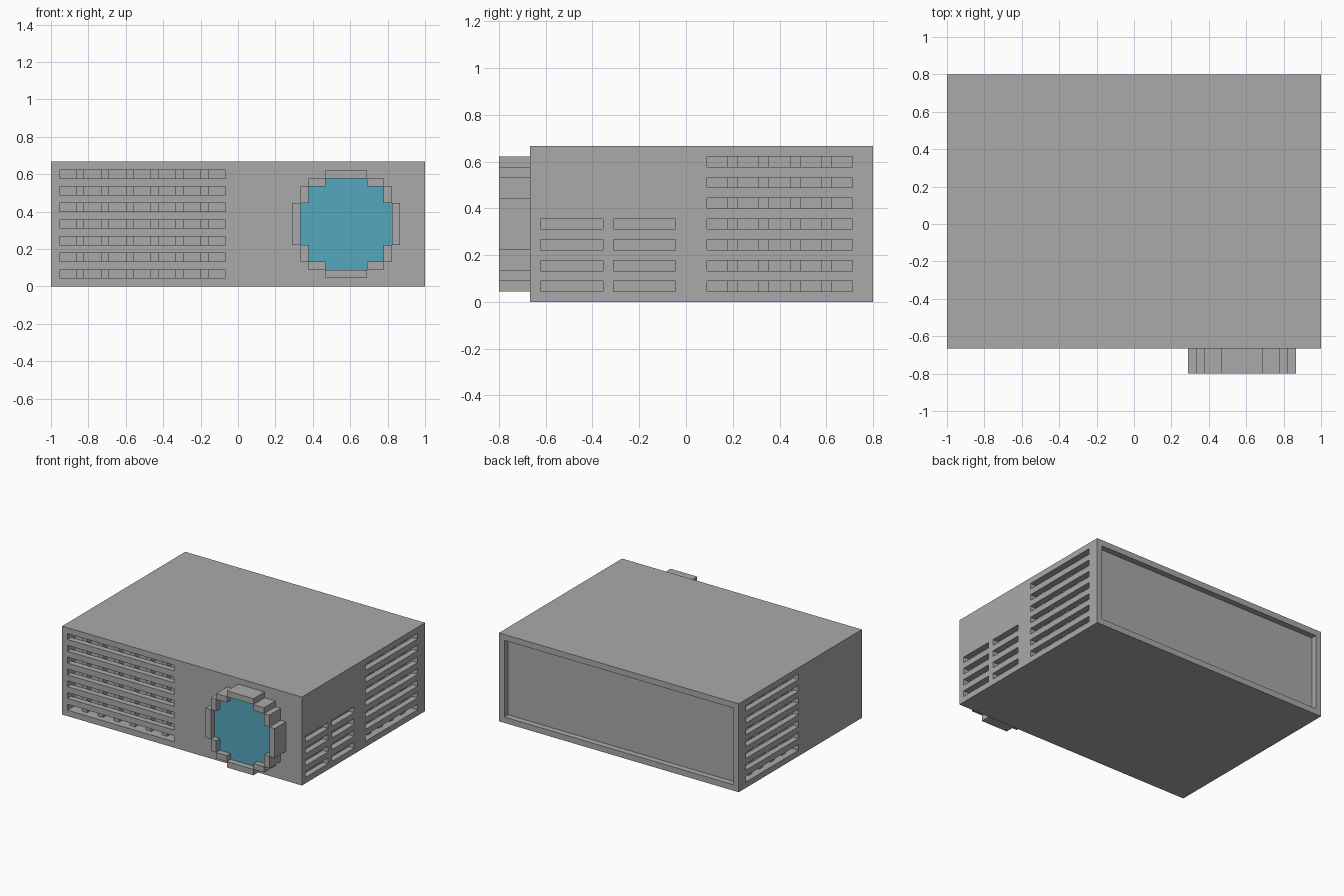
import bpy, bmesh

if "Cube" in bpy.data.objects:
    bpy.data.objects.remove(bpy.data.objects["Cube"])

U = 2 / 45                      # grid step: the model is 45 x 36 x 15 steps


def material(name, rgb):
    m = bpy.data.materials.new(name)
    m.diffuse_color = (*rgb, 1)
    m.use_nodes = True
    m.node_tree.nodes["Principled BSDF"].inputs["Base Color"].default_value = m.diffuse_color
    return m


grey = material("grey_plastic", (0.40, 0.40, 0.40))
blue = material("lens_blue", (0.091, 0.386, 0.515))


def boxes(name, spans, mat):
    """One object made of boxes, each (x0, x1, y0, y1, z0, z1) in grid steps."""
    bm = bmesh.new()
    for x0, x1, y0, y1, z0, z1 in spans:
        for v in bmesh.ops.create_cube(bm, size=1)["verts"]:
            v.co = ((x1 if v.co.x > 0 else x0) * U - 1,
                    (y1 if v.co.y > 0 else y0) * U - 0.8,
                    (z1 if v.co.z > 0 else z0) * U)
    me = bpy.data.meshes.new(name)
    bm.to_mesh(me)
    bm.free()
    me.materials.append(mat)
    ob = bpy.data.objects.new(name, me)
    bpy.context.collection.objects.link(ob)
    return ob


def mirror_x(span):
    return (45 - span[1], 45 - span[0], *span[2:])


# Housing, with vent pockets, small side slots and the rear recess cut out
housing = boxes("housing", [(0, 45, 3, 36, 0, 15)], grey)
right_pocket = (43, 46, 20, 34, 1, 14)
cuts = [(1, 21, 2, 5, 1, 14), right_pocket, mirror_x(right_pocket),
        (1, 44, 35, 37, 1, 14)]
cuts += [(44, 46, y, y + 6, z, z + 1) for y in (4, 11) for z in (1, 3, 5, 7)]
cutter = boxes("cutter", cuts, grey)
cutter.hide_render = True
mod = housing.modifiers.new("vents", 'BOOLEAN')
mod.operation, mod.solver, mod.object = 'DIFFERENCE', 'EXACT', cutter
bpy.context.view_layer.objects.active = housing
bpy.ops.object.modifier_apply(modifier=mod.name)
bpy.data.objects.remove(cutter)

# Horizontal slats flush with the walls, upright fins one step behind them
slat_z = range(2, 13, 2)
boxes("front_slats", [(1, 21, 3, 4, z, z + 1) for z in slat_z], grey)
boxes("front_fins", [(x, x + 1, 4, 5, 1, 14) for x in range(3, 19, 3)], grey)
slats = [(44, 45, 20, 34, z, z + 1) for z in slat_z]
fins = [(43, 44, y, y + 1, 1, 14) for y in range(22, 32, 3)]
boxes("right_slats", slats, grey)
boxes("right_fins", fins, grey)
boxes("left_slats", [mirror_x(s) for s in slats], grey)
boxes("left_fins", [mirror_x(s) for s in fins], grey)

# Stepped lens ring: quarter pattern mirrored about the lens centre
CX, CZ = 35.5, 7.5
ring = []
for s in (1, -1):
    ring.append((CX - 2.5, CX + 2.5, 0, 3, *sorted((CZ + s * 5.5, CZ + s * 6.5))))
    ring.append((*sorted((CX + s * 5.5, CX + s * 6.5)), 0, 3, CZ - 2.5, CZ + 2.5))
    for t in (1, -1):
        for a, b, c, d in ((2.5, 4.5, 4.5, 5.5), (4.5, 5.5, 2.5, 4.5)):
            ring.append((*sorted((CX + s * a, CX + s * b)), 0, 3,
                         *sorted((CZ + t * c, CZ + t * d))))
boxes("lens_ring", ring, grey)

# Lens glass, one step inside the ring, as rows of a stepped disc
glass = [(CX - 5.5, CX + 5.5, 1, 3, CZ - 2.5, CZ + 2.5)]
for w, lo, hi in ((4.5, 2.5, 4.5), (2.5, 4.5, 5.5)):
    glass += [(CX - w, CX + w, 1, 3, CZ + lo, CZ + hi),
              (CX - w, CX + w, 1, 3, CZ - hi, CZ - lo)]
boxes("lens_glass", glass, blue)
